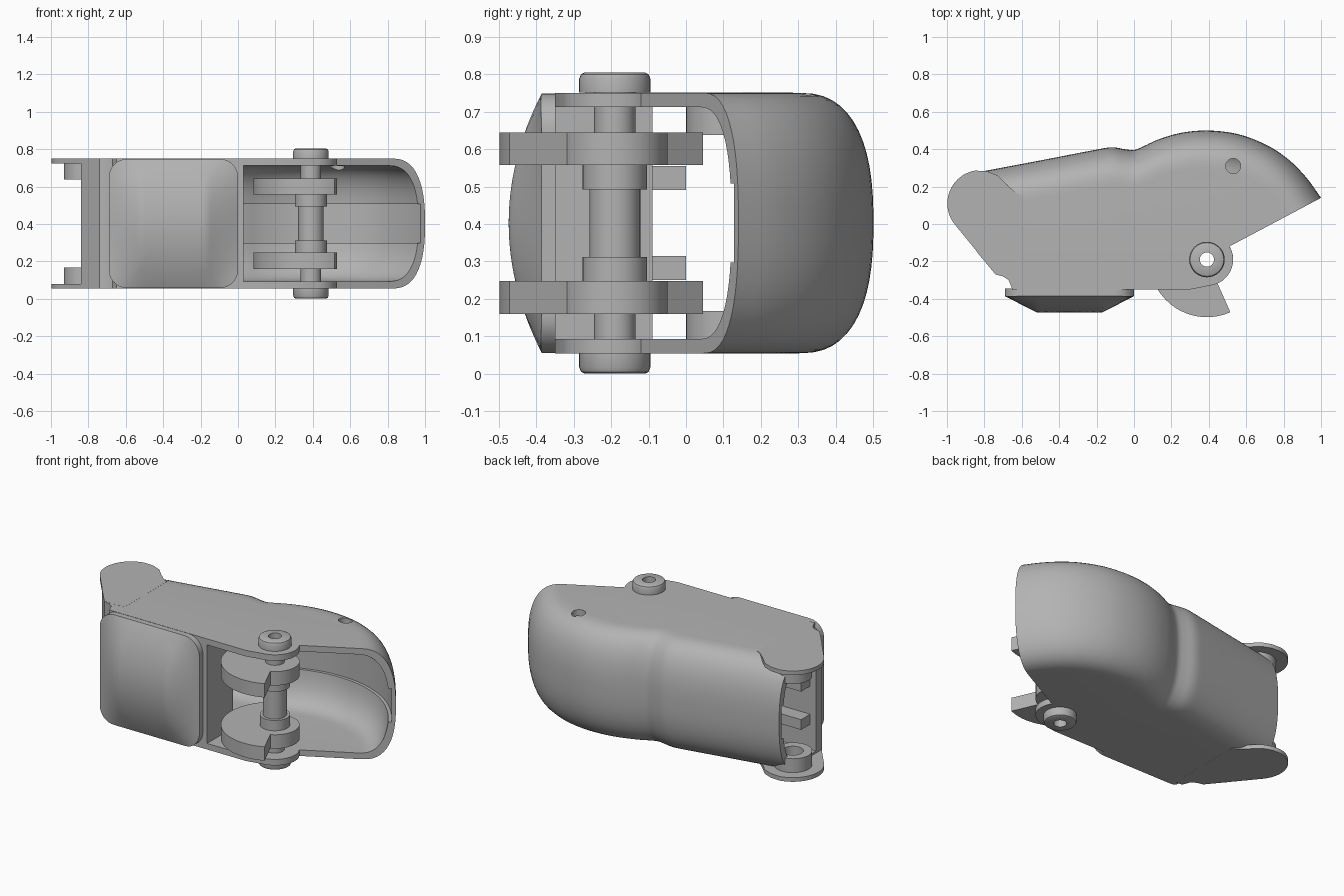
import bpy
import bmesh
from math import sin, cos, pi, radians
from mathutils import Vector

if "Cube" in bpy.data.objects:
    bpy.data.objects.remove(bpy.data.objects["Cube"])

MID = 0.4025          # mirror height
HALF = 0.3475         # half height of the shell
PIN = (0.39, -0.19)   # hinge pin axis
KNUCKLE = (-0.82, 0.11)

grey = bpy.data.materials.new("plain_grey")
grey.use_nodes = True
grey.diffuse_color = (0.45, 0.45, 0.45, 1)
grey.node_tree.nodes["Principled BSDF"].inputs["Base Color"].default_value = (0.45, 0.45, 0.45, 1)


def loft(name, rings):
    """Closed solid through rings of equal point count."""
    bm = bmesh.new()
    loops = [[bm.verts.new(p) for p in ring] for ring in rings]
    n = len(loops[0])
    for a, b in zip(loops, loops[1:]):
        for i in range(n):
            j = (i + 1) % n
            bm.faces.new((a[i], a[j], b[j], b[i]))
    bm.faces.new(loops[0][::-1])
    bm.faces.new(loops[-1])
    bmesh.ops.recalc_face_normals(bm, faces=bm.faces)
    mesh = bpy.data.meshes.new(name)
    bm.to_mesh(mesh)
    bm.free()
    mesh.materials.append(grey)
    obj = bpy.data.objects.new(name, mesh)
    bpy.context.collection.objects.link(obj)
    return obj


def prism(name, outline, z0, z1):
    return loft(name, [[(x, y, z) for x, y in outline] for z in (z0, z1)])


def arc(c, r, a0, a1, n=24):
    angles = [radians(a0 + (a1 - a0) * i / n) for i in range(n + 1)]
    return [(c[0] + r * cos(a), c[1] + r * sin(a)) for a in angles]


def circle(c, r, n=40):
    return arc(c, r, 0, 360, n)[:-1]


def turned(name, c, steps):
    """Stepped round part from (radius, z) pairs."""
    return loft(name, [[(x, y, z) for x, y in circle(c, r)] for r, z in steps])


def cut(obj, cutter, mode='DIFFERENCE'):
    mod = obj.modifiers.new(mode.lower(), 'BOOLEAN')
    mod.operation = mode
    mod.solver = 'EXACT'
    mod.object = cutter
    bpy.context.view_layer.objects.active = obj
    bpy.ops.object.modifier_apply(modifier=mod.name)
    bpy.data.objects.remove(cutter)


def smooth(obj, angle=30):
    bpy.ops.object.select_all(action='DESELECT')
    obj.select_set(True)
    bpy.context.view_layer.objects.active = obj
    bpy.ops.object.shade_smooth_by_angle(angle=radians(angle))


def spline(pts, steps=4):
    """Catmull-Rom curve through the points."""
    p = [Vector(q) for q in pts]
    p = [2 * p[0] - p[1]] + p + [2 * p[-1] - p[-2]]
    out = []
    for a, b, c, d in zip(p, p[1:], p[2:], p[3:]):
        for k in range(steps):
            t = k / steps
            out.append(0.5 * (2 * b + (c - a) * t + (2 * a - 5 * b + 4 * c - d) * t ** 2
                              + (3 * b - a - 3 * c + d) * t ** 3))
    return out + [p[-2]]


back = spline([(-0.84, 0.276), (-0.5, 0.34), (-0.22, 0.394), (-0.12, 0.41), (-0.05, 0.4),
               (0.0, 0.396), (0.05, 0.415), (0.13, 0.452), (0.25, 0.487), (0.39, 0.5),
               (0.55, 0.482), (0.7, 0.427), (0.82, 0.35), (0.92, 0.25), (1.0, 0.14)])


def inset_back(d):
    """Back curve moved towards the core of the body."""
    return [p + d * (Vector((min(p.x, 0.4), -0.18)) - p).normalized() for p in back]


def rounded_body(name, front, half, depth, wall, extend=False):
    """Stack of outlines whose back edge rounds off towards both sides."""
    rings = []
    for k in range(-14, 15):
        u = sin(k / 14 * pi / 2)
        d = wall + depth * (1 - max(0, 1 - abs(u) ** 2.5) ** 0.4)
        path = inset_back(d)
        if extend:
            path = [Vector((-1.1, path[0].y))] + path + [path[-1] + Vector((0.075, -0.1))]
        rings.append([(p[0], p[1], MID + half * u) for p in path + front])
    return loft(name, rings)


# Outer shell with the hinge ear at the front
front = [(0.51, -0.12)] + arc(PIN, 0.14, 25, -75, 14) + [
    (0.3, -0.35), (0, -0.35), (-0.65, -0.35), (-0.67, -0.3), (-0.7, -0.28), (-0.74, -0.27), (-0.84, -0.15)]
shell = rounded_body("shell", front, HALF, 0.2, 0)

# Hollow core, open at both ends, and the shallow channel along the back wall
opening = [(1.1, -0.6), (0.03, -0.6), (0.03, -0.09), (-1.1, -0.09)]
cut(shell, rounded_body("core_cutter", opening, HALF - 0.038, 0.18, 0.04, True))
cut(shell, rounded_body("channel_cutter", opening, 0.105, 0, 0.026, True))

# Pin bore and the small hole in the upper side
cut(shell, prism("bore_cutter", circle(PIN, 0.055), -0.1, 0.9))
cut(shell, prism("hole_cutter", circle((0.53, 0.31), 0.04), 0.6, 0.9))
smooth(shell)

# Parts that repeat on the upper and lower side
lobe = arc(KNUCKLE, 0.178, 100, 218) + [
    (-0.74, -0.27), (-0.6, -0.27), (-0.6, 0.15), (-0.63, 0.165), (-0.68, 0.21), (-0.73, 0.26), (-0.79, 0.283)]
sector = [PIN] + arc(PIN, 0.308, 130, 294, 40)
for side, s in (("upper", 1), ("lower", -1)):
    def z(h):
        return MID + s * h

    plate = prism(side + "_knuckle_plate", lobe, z(0.322), z(HALF + 0.0005))
    smooth(plate)

    boss = prism(side + "_knuckle_boss", circle(KNUCKLE, 0.11), z(0.235), z(0.33))
    cut(boss, prism("boss_cutter", circle(KNUCKLE, 0.06), z(0.2), z(0.31)))
    smooth(boss)

    # Sector lever with its round hub
    lever = prism(side + "_lever", sector, z(0.155), z(0.242))
    cut(lever, prism("hub", circle(PIN, 0.14), z(0.155), z(0.242)), 'UNION')
    cut(lever, prism("lever_cutter", circle(PIN, 0.05), z(0.1), z(0.3)))
    smooth(lever)

    # Inner bracket at the knuckle end
    prism(side + "_bracket", [(-0.8, -0.1), (-0.6, -0.1), (-0.6, 0), (-0.8, 0)], z(0.088), z(0.152))

# Hollow pin with collars and rounded heads
profile = [(0.08, -0.402), (0.09, -0.397), (0.095, -0.385), (0.095, -0.348), (0.055, -0.348),
           (0.055, -0.242), (0.086, -0.242), (0.086, -0.09), (0.068, -0.09)]
profile += [(r, -h) for r, h in reversed(profile)]
pin = turned("hinge_pin", PIN, [(r, MID + h) for r, h in profile])
cut(pin, prism("pin_cutter", circle(PIN, 0.038), -0.1, 0.9))
smooth(pin)


# Cushioned pad on the front, arched in height and chamfered at the ends
def pad_ring(scale, y=None):
    ring = []
    size, r = 0.346, 0.1
    for q, (sx, sz) in enumerate(((1, 1), (-1, 1), (-1, -1), (1, -1))):
        corner = (sx * (size - r), sz * (size - r))
        pts = arc(corner, r, 90 * q, 90 * q + 90, 8)
        end = (-sz * (size - r), sx * (size - r))
        nxt = (corner[0] * (1 if q % 2 else -1), corner[1] * (-1 if q % 2 else 1))
        far = arc(nxt, r, 90 * q + 90, 90 * q + 91, 1)[0]
        pts += [tuple(Vector(pts[-1]).lerp(Vector(far), t / 8)) for t in range(1, 8)]
        for dx, dz in pts:
            dx, dz = dx * scale, dz * scale
            bulge = min(1, (size - abs(dx)) / 0.17) * (1 - (dz / size) ** 2)
            ring.append((dx - 0.345, y if y else -0.385 - 0.088 * bulge, MID + dz))
    return ring


pad = loft("front_pad", [pad_ring(1, -0.345), pad_ring(1, -0.38)]
           + [pad_ring(1 - k / 16) for k in range(16)])
smooth(pad)
